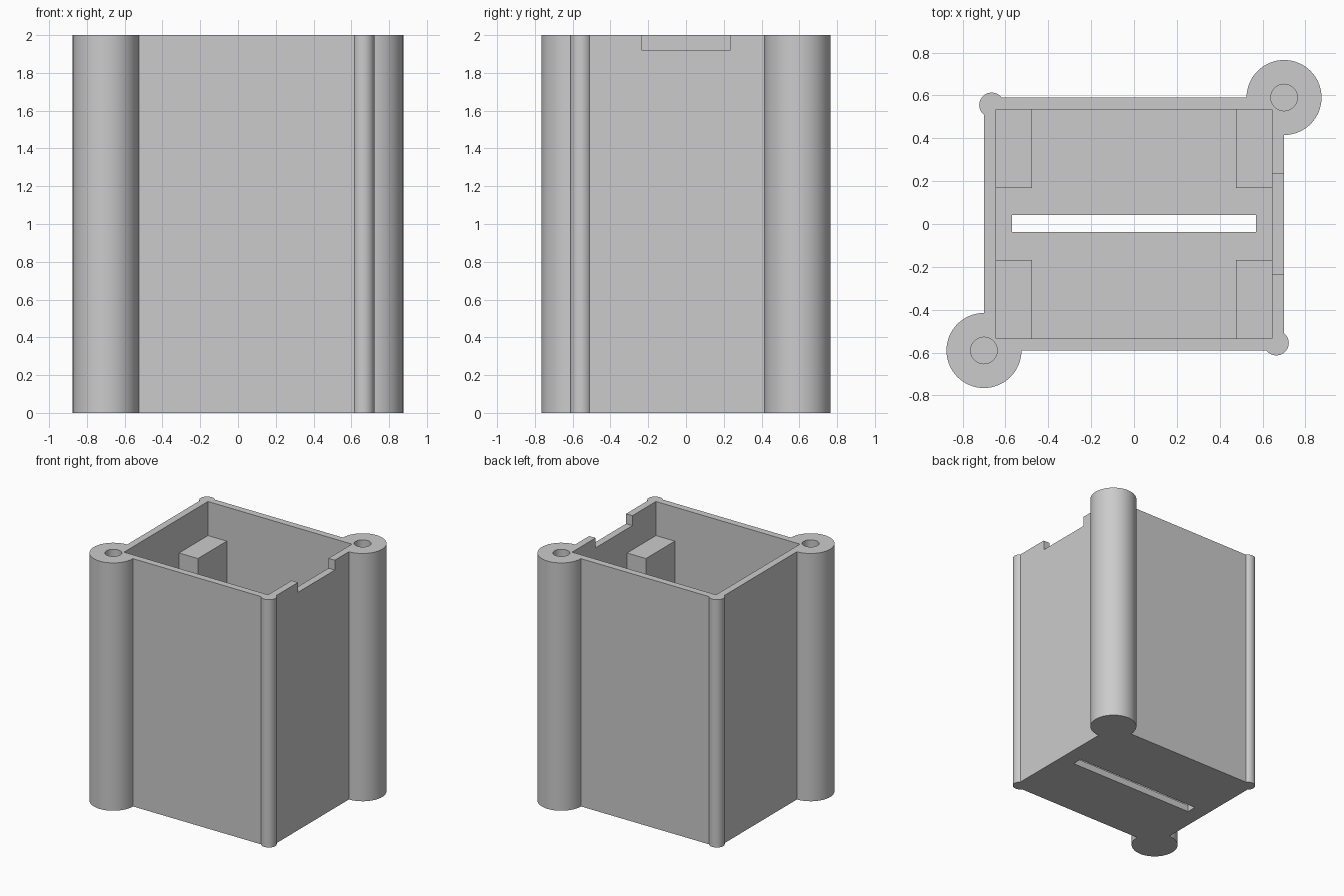
import bpy

cube = bpy.data.objects.get("Cube")
if cube:
    bpy.data.objects.remove(cube, do_unlink=True)

HEIGHT, FLOOR = 2.0, 0.055
OUT_X, OUT_Y = 0.70, 0.59
IN_X, IN_Y = 0.643, 0.535

grey = bpy.data.materials.new("plain_grey")
grey.use_nodes = True
grey.diffuse_color = (0.6, 0.6, 0.6, 1)
grey.node_tree.nodes["Principled BSDF"].inputs["Base Color"].default_value = (0.6, 0.6, 0.6, 1)


def box(name, x0, x1, y0, y1, z0, z1):
    bpy.ops.mesh.primitive_cube_add(
        size=1, location=((x0 + x1) / 2, (y0 + y1) / 2, (z0 + z1) / 2))
    ob = bpy.context.object
    ob.name = name
    ob.scale = (abs(x1 - x0), abs(y1 - y0), z1 - z0)
    bpy.ops.object.transform_apply(location=True, rotation=False, scale=True)
    ob.data.materials.append(grey)
    return ob


def cylinder(name, x, y, radius, z0, z1, sides=64):
    bpy.ops.mesh.primitive_cylinder_add(
        vertices=sides, radius=radius, depth=z1 - z0, location=(x, y, (z0 + z1) / 2))
    ob = bpy.context.object
    ob.name = name
    bpy.ops.object.transform_apply(location=True, rotation=False, scale=True)
    ob.data.materials.append(grey)
    return ob


def combine(target, other, operation):
    mod = target.modifiers.new(operation.title(), 'BOOLEAN')
    mod.object = other
    mod.operation = operation
    mod.solver = 'EXACT'
    bpy.context.view_layer.objects.active = target
    bpy.ops.object.modifier_apply(modifier=mod.name)
    bpy.data.objects.remove(other, do_unlink=True)


# Outer shell with thick screw posts and thin corner beads on opposite diagonals
body = box("case_body", -OUT_X, OUT_X, -OUT_Y, OUT_Y, 0, HEIGHT)
for s in (-1, 1):
    combine(body, cylinder("screw_post", s * OUT_X, s * OUT_Y, 0.175, 0, HEIGHT), 'UNION')
    combine(body, cylinder("corner_bead", s * 0.664, -s * 0.555, 0.058, 0, HEIGHT, 48), 'UNION')

# Cavity, floor slot, notch in the left rim and blind screw holes
cuts = [
    box("cavity_cutter", -IN_X, IN_X, -IN_Y, IN_Y, FLOOR, HEIGHT + 0.1),
    box("slot_cutter", -0.568, 0.568, -0.037, 0.043, -0.1, FLOOR + 0.1),
    box("notch_cutter", IN_X - 0.1, OUT_X + 0.1, -0.235, 0.235, 1.92, HEIGHT + 0.1),
]
for s in (-1, 1):
    cuts.append(cylinder("hole_cutter", s * OUT_X, s * OUT_Y, 0.062, 1.4, HEIGHT + 0.1, 48))
for cutter in cuts:
    combine(body, cutter, 'DIFFERENCE')

bpy.ops.object.select_all(action='DESELECT')
body.select_set(True)
bpy.context.view_layer.objects.active = body
bpy.ops.object.shade_smooth_by_angle(angle=0.52)

# Four inner support blocks, sunk slightly into walls and floor
for sx, side in ((-1, "right"), (1, "left")):
    for sy, end in ((-1, "front"), (1, "back")):
        box(f"support_block_{end}_{side}", sx * 0.475, sx * (IN_X + 0.01),
            sy * 0.167, sy * (IN_Y + 0.01), FLOOR - 0.01, 1.725)
